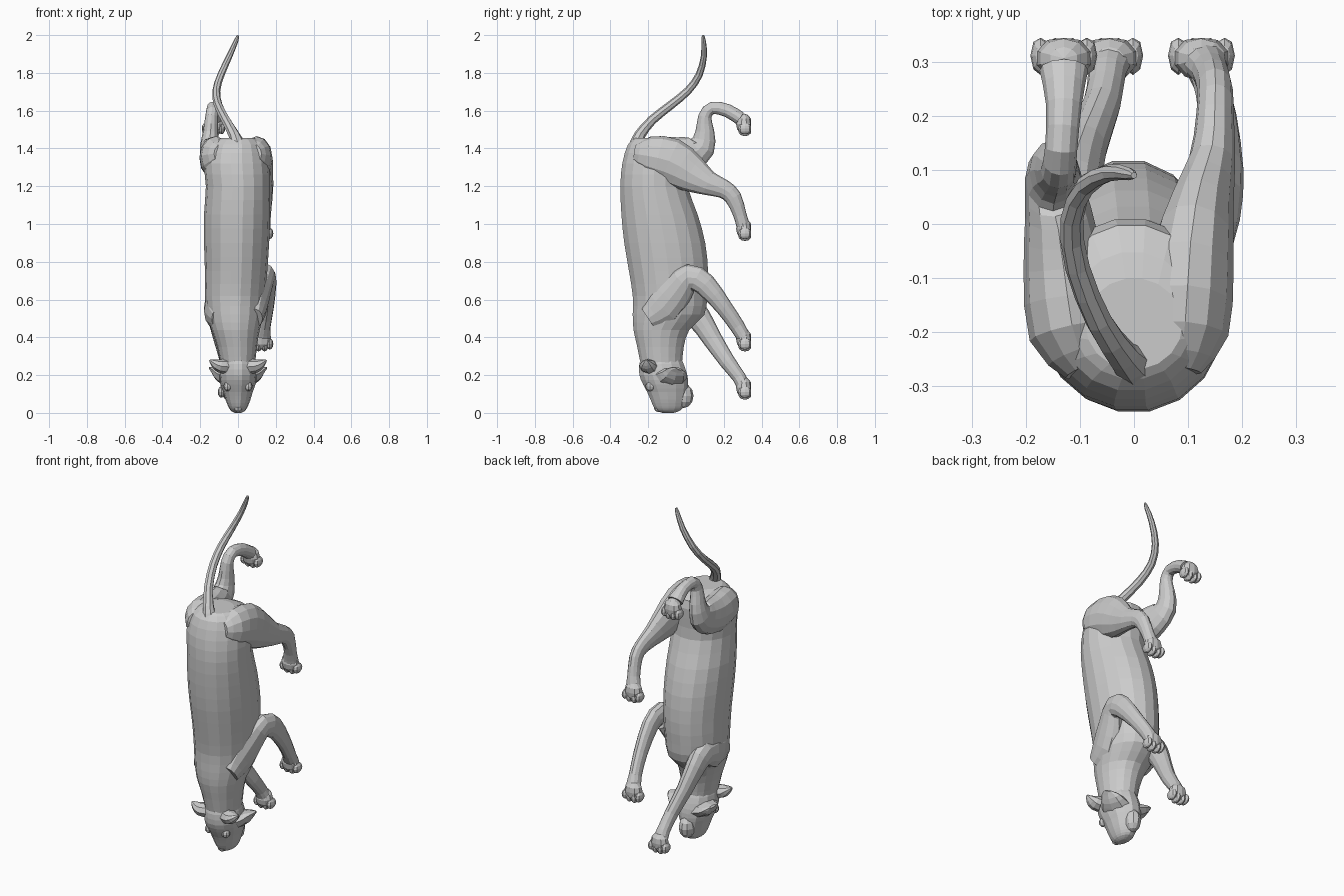
import bpy, bmesh, math
from mathutils import Vector, Matrix


def finish(name, bm):
    bmesh.ops.recalc_face_normals(bm, faces=bm.faces)
    me = bpy.data.meshes.new(name)
    bm.to_mesh(me)
    bm.free()
    ob = bpy.data.objects.new(name, me)
    bpy.context.collection.objects.link(ob)
    return ob


def smooth_path(pts, steps):
    # Catmull-Rom through stations of (x, y, z, half width, half depth)
    out = []
    for i in range(len(pts) - 1):
        p0, p1, p2 = pts[max(i - 1, 0)], pts[i], pts[i + 1]
        p3 = pts[min(i + 2, len(pts) - 1)]
        for k in range(steps):
            t = k / steps
            out.append([0.5 * (2 * b + (c - a) * t + (2 * a - 5 * b + 4 * c - d) * t * t
                               + (3 * b - a - 3 * c + d) * t ** 3)
                        for a, b, c, d in zip(p0, p1, p2, p3)])
    return out + [list(pts[-1])]


def loft(name, pts, sides=12, steps=2, ref=(1, 0, 0), fixed=None):
    path = smooth_path(pts, steps)
    pos = [Vector(p[:3]) for p in path]
    bm = bmesh.new()
    rings = []
    for i, p in enumerate(path):
        t = Vector(fixed) if fixed else pos[min(i + 1, len(pos) - 1)] - pos[max(i - 1, 0)]
        t.normalize()
        s = Vector(ref)
        s = (s - t * s.dot(t)).normalized()
        n = t.cross(s)
        rings.append([bm.verts.new(pos[i] + s * p[3] * math.cos(a) + n * p[4] * math.sin(a))
                      for a in (2 * math.pi * j / sides for j in range(sides))])
    for r, q in zip(rings, rings[1:]):
        for j in range(sides):
            k = (j + 1) % sides
            bm.faces.new((r[j], r[k], q[k], q[j]))
    bm.faces.new(rings[0])
    bm.faces.new(rings[-1])
    return finish(name, bm)


def spans(rows):
    # (z, back y, belly y, left x, right x) to loft stations
    return [((a + b) / 2, (y0 + y1) / 2, z, (b - a) / 2, (y1 - y0) / 2)
            for z, y0, y1, a, b in rows]


def add_ball(bm, c, r, seg=8):
    bmesh.ops.create_uvsphere(bm, u_segments=seg, v_segments=6, radius=1,
                              matrix=Matrix.Translation(c) @ Matrix.Diagonal((*r, 1)))


# Torso and neck
loft("torso", spans([
    (1.455, -0.27, -0.10, -0.09, 0.09),
    (1.42, -0.31, 0.00, -0.15, 0.14),
    (1.32, -0.34, 0.01, -0.18, 0.165),
    (1.20, -0.35, 0.01, -0.17, 0.17),
    (1.05, -0.345, 0.065, -0.18, 0.17),
    (0.90, -0.33, 0.105, -0.18, 0.165),
    (0.75, -0.305, 0.12, -0.175, 0.155),
    (0.62, -0.285, 0.115, -0.175, 0.145),
    (0.52, -0.285, 0.10, -0.165, 0.135),
    (0.44, -0.28, 0.02, -0.14, 0.115),
    (0.35, -0.26, -0.01, -0.11, 0.10),
    (0.25, -0.24, -0.02, -0.09, 0.09)]), sides=18, fixed=(0, 0, 1))

# Head with blunt muzzle
loft("head", spans([
    (0.30, -0.235, -0.03, -0.08, 0.08),
    (0.26, -0.25, -0.01, -0.095, 0.095),
    (0.20, -0.25, 0.01, -0.10, 0.10),
    (0.15, -0.23, 0.015, -0.092, 0.092),
    (0.11, -0.208, 0.01, -0.078, 0.078),
    (0.07, -0.19, 0.00, -0.066, 0.066),
    (0.035, -0.175, -0.01, -0.052, 0.052),
    (0.012, -0.155, -0.03, -0.038, 0.038),
    (0.00, -0.125, -0.065, -0.018, 0.018)]), sides=14, fixed=(0, 0, 1))

# Lower jaw and nose
bm = bmesh.new()
add_ball(bm, (0, -0.015, 0.09), (0.045, 0.055, 0.065), 10)
finish("lower_jaw", bm)
bm = bmesh.new()
add_ball(bm, (0, -0.145, 0.025), (0.025, 0.025, 0.02))
finish("nose", bm)

# Ears, cheek ruffs and brows on both sides
for s, side in ((-1, "left"), (1, "right")):
    loft("ear_" + side, [(s * 0.06, -0.19, 0.245, 0.045, 0.04),
                         (s * 0.10, -0.205, 0.25, 0.045, 0.035),
                         (s * 0.13, -0.21, 0.265, 0.028, 0.02),
                         (s * 0.15, -0.21, 0.28, 0.006, 0.005)], 8, ref=(0, 1, 0))
    loft("cheek_ruff_" + side, [(s * 0.06, -0.08, 0.19, 0.09, 0.05),
                                (s * 0.10, -0.06, 0.205, 0.07, 0.035),
                                (s * 0.13, -0.05, 0.225, 0.05, 0.015),
                                (s * 0.145, -0.04, 0.235, 0.02, 0.006)], 8, ref=(0, 1, 0))
    bm = bmesh.new()
    add_ball(bm, (s * 0.055, -0.19, 0.14), (0.022, 0.025, 0.025))
    finish("brow_" + side, bm)

# Tail
loft("tail", [(0.0, -0.26, 1.42, 0.04, 0.04), (-0.02, -0.245, 1.47, 0.03, 0.03),
              (-0.065, -0.18, 1.55, 0.025, 0.025), (-0.105, -0.08, 1.63, 0.023, 0.023),
              (-0.115, 0.01, 1.705, 0.021, 0.021), (-0.09, 0.07, 1.79, 0.019, 0.019),
              (-0.045, 0.095, 1.89, 0.016, 0.016), (-0.01, 0.093, 1.97, 0.012, 0.012),
              (0.0, 0.09, 1.998, 0.006, 0.006)], sides=8)

# Legs: shoulder or hip to wrist or ankle
loft("hind_leg_right", [
    (0.085, -0.27, 1.37, 0.04, 0.05), (0.095, -0.20, 1.36, 0.08, 0.105),
    (0.105, -0.08, 1.33, 0.08, 0.125), (0.125, 0.03, 1.265, 0.06, 0.10),
    (0.145, 0.12, 1.215, 0.043, 0.065), (0.15, 0.20, 1.185, 0.035, 0.05),
    (0.15, 0.25, 1.14, 0.033, 0.045), (0.14, 0.285, 1.05, 0.034, 0.035),
    (0.128, 0.305, 0.98, 0.045, 0.036)])
loft("hind_leg_left", [
    (-0.09, -0.27, 1.37, 0.04, 0.05), (-0.115, -0.20, 1.36, 0.08, 0.105),
    (-0.13, -0.08, 1.35, 0.075, 0.11), (-0.14, 0.02, 1.37, 0.062, 0.095),
    (-0.15, 0.085, 1.41, 0.052, 0.072), (-0.145, 0.10, 1.49, 0.04, 0.05),
    (-0.14, 0.10, 1.57, 0.033, 0.035), (-0.135, 0.14, 1.615, 0.03, 0.033),
    (-0.13, 0.22, 1.60, 0.033, 0.035), (-0.13, 0.285, 1.56, 0.045, 0.036)])
loft("front_leg_right", [
    (0.09, -0.20, 0.50, 0.04, 0.06), (0.095, -0.12, 0.56, 0.06, 0.10),
    (0.125, -0.04, 0.66, 0.055, 0.085), (0.155, 0.02, 0.72, 0.043, 0.068),
    (0.163, 0.10, 0.68, 0.04, 0.06), (0.155, 0.20, 0.56, 0.035, 0.045),
    (0.14, 0.27, 0.46, 0.033, 0.04), (0.13, 0.305, 0.40, 0.045, 0.036)])
loft("front_leg_left", [
    (-0.10, -0.20, 0.50, 0.04, 0.06), (-0.12, -0.10, 0.54, 0.06, 0.10),
    (-0.12, 0.00, 0.56, 0.055, 0.085), (-0.11, 0.07, 0.50, 0.05, 0.065),
    (-0.09, 0.14, 0.39, 0.04, 0.052), (-0.06, 0.22, 0.27, 0.035, 0.042),
    (-0.05, 0.28, 0.19, 0.035, 0.036), (-0.045, 0.305, 0.14, 0.045, 0.036)])

# Paws with four toes, soles flattened on the y = 0.345 plane
for name, x, z in (("hind_paw_right", 0.125, 0.91), ("hind_paw_left", -0.13, 1.465),
                   ("front_paw_right", 0.125, 0.325), ("front_paw_left", -0.045, 0.07)):
    bm = bmesh.new()
    add_ball(bm, (x, 0.307, z + 0.065), (0.052, 0.042, 0.055), 10)
    for dx, dz in ((-0.043, 0.04), (-0.016, 0.03), (0.016, 0.03), (0.043, 0.04)):
        add_ball(bm, (x + dx, 0.312, z + dz), (0.019, 0.036, 0.03))
    for v in bm.verts:
        v.co.y = min(v.co.y, 0.345)
    finish(name, bm)
